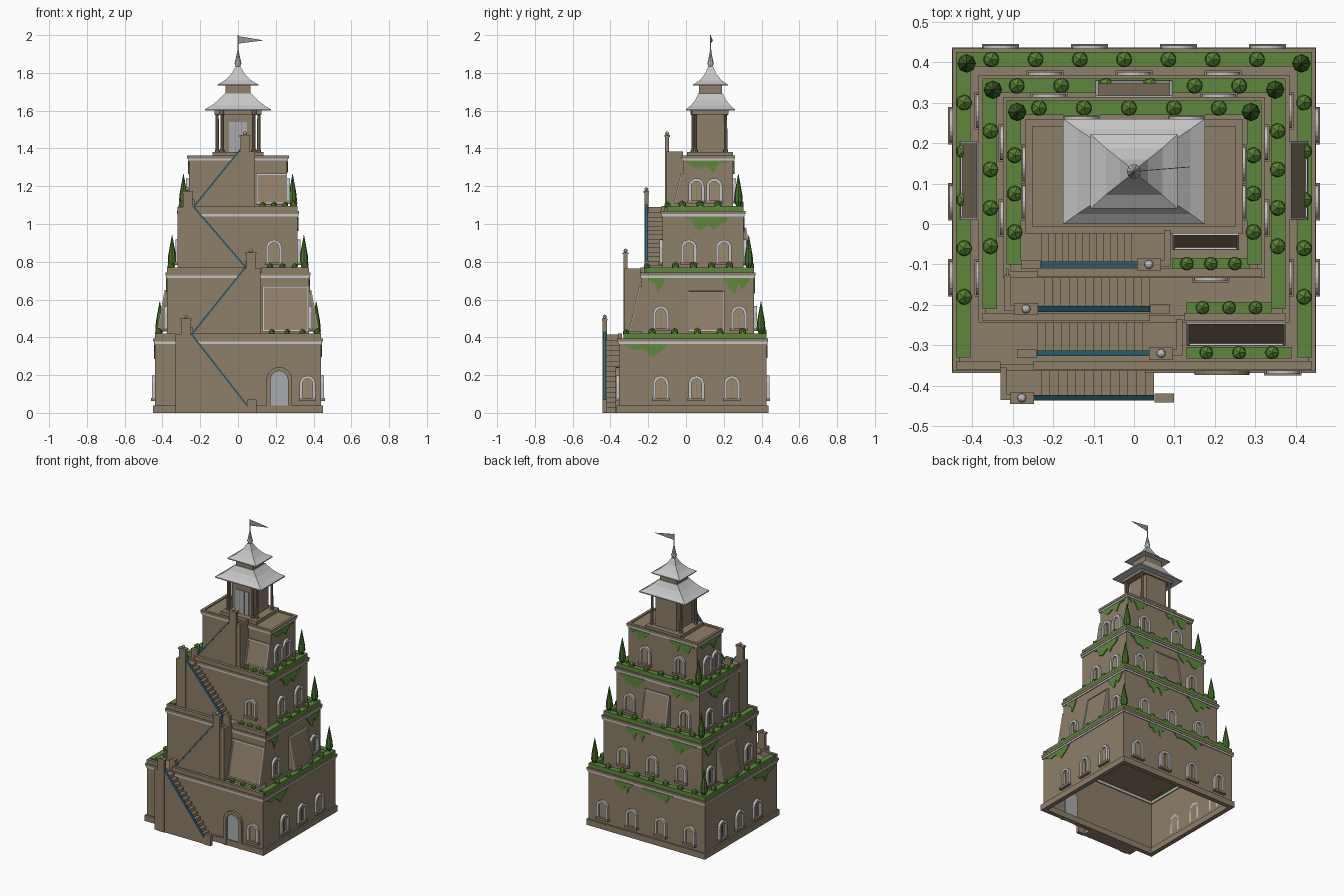
import bpy, bmesh, math, random
from mathutils import Matrix, Vector

cube = bpy.data.objects.get("Cube")
if cube:
    bpy.data.objects.remove(cube, do_unlink=True)
random.seed(4)


def material(name, r, g, b):
    m = bpy.data.materials.new(name)
    m.use_nodes = True
    m.diffuse_color = (r, g, b, 1)
    m.node_tree.nodes["Principled BSDF"].inputs["Base Color"].default_value = (r, g, b, 1)
    return m


STONE = material("brown stone", 0.27, 0.21, 0.14)
TRIM = material("pale trim", 0.55, 0.55, 0.56)
ROOF = material("roof grey", 0.56, 0.56, 0.56)
PANE = material("window tan", 0.33, 0.26, 0.16)
DOOR = material("door grey", 0.40, 0.41, 0.43)
GRASS = material("planter green", 0.11, 0.25, 0.045)
BUSH = material("bush green", 0.09, 0.22, 0.03)
TREE = material("cypress green", 0.06, 0.16, 0.025)
TEAL = material("teal rail", 0.03, 0.14, 0.20)
FLAG = material("flag grey", 0.30, 0.30, 0.30)


def finish(name, bm, mat, frame=None):
    if frame:
        bmesh.ops.transform(bm, matrix=frame, verts=bm.verts)
    bmesh.ops.recalc_face_normals(bm, faces=bm.faces)
    mesh = bpy.data.meshes.new(name)
    bm.to_mesh(mesh)
    bm.free()
    mesh.materials.append(mat)
    obj = bpy.data.objects.new(name, mesh)
    bpy.context.collection.objects.link(obj)
    return obj


def loft(name, rings, mat, frame=None, caps=(True, True)):
    """Join equal-length rings of points with faces."""
    bm = bmesh.new()
    vs = [[bm.verts.new(p) for p in ring] for ring in rings]
    n = len(vs[0])
    for a, b in zip(vs, vs[1:]):
        for i in range(n):
            bm.faces.new((a[i], a[(i + 1) % n], b[(i + 1) % n], b[i]))
    for ring, cap in ((vs[0], caps[0]), (vs[-1], caps[1])):
        if cap:
            bm.faces.new(ring)
    return finish(name, bm, mat, frame)


def rect(x0, x1, y0, y1, z):
    return [(x0, y0, z), (x1, y0, z), (x1, y1, z), (x0, y1, z)]


def box(name, x0, x1, y0, y1, z0, z1, mat, frame=None, bottom=True):
    return loft(name, [rect(x0, x1, y0, y1, z0), rect(x0, x1, y0, y1, z1)], mat, frame, (bottom, True))


def prism(name, pts, d0, d1, mat, frame=None):
    """Extrude an (x, z) outline along y."""
    return loft(name, [[(u, d, z) for u, z in pts] for d in (d0, d1)], mat, frame)


def ring(name, x0, x1, y0, y1, z0, z1, t, mat):
    loops = [rect(x0, x1, y0, y1, z0), rect(x0, x1, y0, y1, z1),
             rect(x0 + t, x1 - t, y0 + t, y1 - t, z1), rect(x0 + t, x1 - t, y0 + t, y1 - t, z0)]
    return loft(name, loops + loops[:1], mat, None, (False, False))


def lathe(name, profile, x, y, sides, mat):
    rings = [[(x + r * math.cos(math.tau * i / sides), y + r * math.sin(math.tau * i / sides), z)
              for i in range(sides)] for r, z in profile]
    return loft(name, rings, mat)


def ball(name, x, y, z, r, mat, sub=1):
    bm = bmesh.new()
    bmesh.ops.create_icosphere(bm, subdivisions=sub, radius=r)
    return finish(name, bm, mat, Matrix.Translation((x, y, z)))


# Tiers: half width, front, back, foot, floor
TIERS = [(0.44, -0.355, 0.425, 0, 0.385), (0.375, -0.235, 0.36, 0.385, 0.735),
         (0.315, -0.125, 0.305, 0.735, 1.06), (0.26, -0.015, 0.25, 1.06, 1.355)]


def wall(side, tier):
    """Frame on a wall: x runs along it, y points outward, z is world height."""
    hx, y0, y1, _, _ = TIERS[tier]
    along, out, org = {"front": ((1, 0, 0), (0, -1, 0), (0, y0, 0)), "back": ((1, 0, 0), (0, 1, 0), (0, y1, 0)),
                       "left": ((0, 1, 0), (1, 0, 0), (hx, 0, 0)), "right": ((0, 1, 0), (-1, 0, 0), (-hx, 0, 0))}[side]
    m = Matrix((along, out, (0, 0, 1))).transposed().to_4x4()
    m.translation = Vector(org)
    return m


def arch(r, spring, base, n=10):
    return [(r, base)] + [(r * math.cos(math.pi * i / n), spring + r * math.sin(math.pi * i / n))
                          for i in range(n + 1)] + [(-r, base)]


def arch_frame(name, u, r0, r1, spring, base, depth, mat, frame):
    f = frame @ Matrix.Translation((u, 0, 0))
    a, b = arch(r0, spring, base), arch(r1, spring, base)
    loops = [[(p[0], d, p[1]) for p, d in ((i, 0), (o, 0), (o, depth), (i, depth))] for i, o in zip(a, b)]
    return loft(name, loops, mat, f)


def window(side, tier, u):
    f, z = wall(side, tier), TIERS[tier][3] + (0.075 if tier == 0 else 0.06)
    prism("window_pane", [(u + p, q) for p, q in arch(0.027, z + 0.08, z)], 0, 0.004, PANE, f)
    arch_frame("window_frame", u, 0.026, 0.042, z + 0.08, z, 0.016, TRIM, f)
    box("window_sill", u - 0.046, u + 0.046, 0, 0.02, z - 0.012, z + 0.004, STONE, f)
    box("window_bar", u - 0.002, u + 0.002, 0.003, 0.007, z, z + 0.105, STONE, f)


def leaning_panel(side, tier, u0, u1, height, depth):
    f, z0 = wall(side, tier), TIERS[tier][3] + 0.045
    loft("leaning_panel", [[(u, 0, z0), (u, depth, z0), (u, 0.008, z0 + height), (u, 0, z0 + height)]
                           for u in (u0, u1)], STONE, f)
    lean = f @ Matrix.Translation((0, depth, z0)) @ Matrix.Rotation(math.atan2(depth - 0.008, height), 4, "X")
    h = math.hypot(height, depth - 0.008)
    for a, b, c, d in ((u0, u0 + 0.007, 0, h), (u1 - 0.007, u1, 0, h), (u0, u1, 0, 0.007), (u0, u1, h - 0.007, h)):
        box("panel_border", a, b, -0.002, 0.005, c, d, TRIM, lean)


def ivy(side, tier, u0, u1, drop):
    top, n = TIERS[tier][4] - 0.022, 9
    low = [(u0 + (u1 - u0) * i / n, top - drop * random.uniform(0.25, 1) * math.sin(math.pi * (i + 0.6) / (n + 1.2)))
           for i in range(n + 1)]
    prism("hanging_ivy", [(u1, top), (u0, top)] + low, 0, 0.006, GRASS, wall(side, tier))


# Stacked terrace walls, bands and parapets; the lowest is hollow underneath
GAPS = [(-0.33, -0.25), (0.04, 0.125), (-0.31, -0.24)]
for i, (hx, y0, y1, z0, z1) in enumerate(TIERS):
    box("terrace", -hx, hx, y0, y1, z0, z1, STONE, bottom=i > 0)
    e = 0.006
    ring("pale_band", -hx - e, hx + e, y0 - e, y1 + e, z1 - 0.02, z1 - 0.008, 0.015, TRIM)
    ring("terrace_rim", -hx - 0.009, hx + 0.009, y0 - 0.009, y1 + 0.009, z1 - 0.008, z1 + 0.008, 0.018, STONE)
    if i < 3:
        for a, b in ((-hx, GAPS[i][0]), (GAPS[i][1], hx)):
            box("front_parapet", a, b, y0 - 0.005, y0 + 0.015, z1, z1 + 0.036, STONE)
ring("plinth", -0.45, 0.45, -0.368, 0.437, 0, 0.04, 0.03, STONE)

# Planters: beds, bushes and corner cypresses
BEDS = [((0.13, 0.39, -0.318), (-0.353, 0.304, 7), (-0.18, 0.30, 5)),
        ((0.13, 0.34, -0.207), (-0.29, 0.26, 6), (-0.055, 0.23, 4)),
        ((0.095, 0.285, -0.098), (-0.235, 0.21, 5), (-0.02, 0.17, 3))]
for (hx, y0, y1, _, z), (front, back, side) in zip(TIERS, BEDS):
    top = z + 0.036
    box("back_bed", -hx, hx, y1 - 0.036, y1, z, top, GRASS)
    for s in (-1, 1):
        xs = sorted((s * hx, s * (hx - 0.036)))
        box("side_bed", *xs, y0 + 0.025, y1 - 0.036, z, top, GRASS)
        for k in range(side[2]):
            y = side[0] + (side[1] - side[0]) * k / (side[2] - 1)
            ball("bush", s * (hx - 0.02), y, top + 0.008, 0.022, BUSH)
        tx, ty = s * (hx - 0.026), y1 - 0.028
        lathe("cypress", [(0.012, top), (0.023, top + 0.025), (0.021, top + 0.06), (0.012, top + 0.11),
                          (0.001, top + 0.17)], tx, ty, 8, TREE)
    for k in range(back[2]):
        ball("bush", back[0] + (back[1] - back[0]) * k / (back[2] - 1), y1 - 0.018, top + 0.008, 0.022, BUSH)
    box("front_bed", front[0], front[1], front[2] - 0.014, front[2] + 0.014, z, top - 0.005, GRASS)
    for k in range(3):
        ball("bush", front[0] + (front[1] - front[0]) * (k + 0.6) / 3.2, front[2], top + 0.004, 0.019, BUSH)

# Windows, leaning panels and ivy
SIDE_WINDOWS = [(-0.133, 0.055, 0.243), (-0.133, 0.28), (0.015, 0.2), (0.055, 0.15)]
BACK_WINDOWS = [(-0.33, -0.11, 0.11, 0.33), (-0.22, 0, 0.22), (-0.21, 0.21), (-0.13, 0.13)]
for i in range(4):
    for u in BACK_WINDOWS[i]:
        window("back", i, u)
    for side in ("left", "right"):
        for u in SIDE_WINDOWS[i]:
            window(side, i, u)
window("front", 0, 0.368)
window("front", 2, 0.19)
leaning_panel("front", 1, 0.13, 0.375, 0.24, 0.062)
leaning_panel("front", 3, 0.095, 0.26, 0.16, 0.045)
leaning_panel("left", 1, 0.01, 0.205, 0.22, 0.05)
leaning_panel("right", 1, 0.01, 0.205, 0.22, 0.05)
leaning_panel("back", 2, -0.095, 0.095, 0.2, 0.045)
for side in ("left", "right"):
    for tier, a, b, drop in ((0, -0.33, -0.1, 0.08), (1, -0.2, -0.11, 0.08), (1, 0.2, 0.34, 0.09),
                             (2, 0, 0.22, 0.09), (3, 0, 0.22, 0.08)):
        ivy(side, tier, a, b, drop)
for tier, a, b, drop in ((0, -0.2, 0.03, 0.08), (0, 0.1, 0.24, 0.08), (1, -0.33, -0.12, 0.09), (1, 0.02, 0.2, 0.09),
                         (2, -0.3, -0.1, 0.09), (2, 0.1, 0.28, 0.09), (3, -0.24, -0.05, 0.08), (3, 0.1, 0.25, 0.07)):
    ivy("back", tier, a, b, drop)

# Arched entrance door
f = wall("front", 0)
prism("door", [(0.218 + p, q) for p, q in arch(0.048, 0.175, 0)], -0.01, 0.006, DOOR, f)
arch_frame("door_arch", 0.218, 0.046, 0.068, 0.175, 0, 0.018, STONE, f)

# Zigzag stairs: foot x, top x, foot z, top z, outer y, inner y
STAIRS = [(0.05, -0.25, 0, 0.385, -0.435, -0.355), (-0.24, 0.04, 0.385, 0.735, -0.325, -0.235),
          (0.04, -0.24, 0.735, 1.06, -0.215, -0.125), (-0.23, 0.01, 1.06, 1.355, -0.105, -0.015)]
for xa, xb, za, zb, y0, y1 in STAIRS:
    n, s = 14, 1 if xb > xa else -1
    dx, dz = (xb - xa) / n, (zb - za) / n
    steps = [(xa, za)]
    for k in range(n):
        steps += [(xa + dx * k, za + dz * (k + 1)), (xa + dx * (k + 1), za + dz * (k + 1))]
    prism("stair_steps", steps + [(xb, za)], y0 + 0.006, y1, STONE)
    prism("stair_string", [(xa, za), (xa, za + 0.03), (xb, zb + 0.03), (xb, za)], y0, y0 + 0.012, STONE)
    prism("stair_rail", [(xa, za + 0.028), (xa, za + 0.042), (xb, zb + 0.042), (xb, zb + 0.028)],
          y0 - 0.002, y0 + 0.012, TEAL)
    end = xb + s * 0.08
    box("landing", *sorted((xb, end)), y0, y1, za, zb, STONE)
    box("landing_wall", *sorted((xb, end)), y0, y0 + 0.015, zb, zb + 0.03, STONE)
    box("landing_wall", *sorted((end - s * 0.015, end)), y0, y1, zb, zb + 0.03, STONE)
    px, lx = xb + s * 0.027, xa - s * 0.025
    box("top_post", px - 0.025, px + 0.025, y0 - 0.006, y0 + 0.016, za, zb + 0.105, STONE)
    box("post_cap", px - 0.03, px + 0.03, y0 - 0.01, y0 + 0.02, zb + 0.105, zb + 0.115, STONE)
    ball("post_ball", px, y0 + 0.005, zb + 0.124, 0.011, TRIM, 2)
    box("foot_post", lx - 0.024, lx + 0.024, y0 - 0.006, y0 + 0.016, za, za + 0.07, STONE)

# Pavilion on top
C = 0.13
box("pavilion_base", -0.135, 0.135, 0.005, 0.25, 1.355, 1.38, STONE)
box("pavilion_core", -0.08, 0.08, 0.05, 0.215, 1.38, 1.6, STONE)
box("pavilion_door", -0.048, 0.048, 0.044, 0.052, 1.38, 1.54, DOOR)
for x in (-0.017, 0.015):
    box("door_bar", x, x + 0.003, 0.041, 0.046, 1.38, 1.54, STONE)
for s in (-1, 1):
    for x, y in ((0.11, 0.05), (0.085, 0.038), (0.11, 0.21)):
        lathe("column", [(0.013, 1.38), (0.013, 1.392), (0.009, 1.395), (0.008, 1.575), (0.013, 1.58), (0.013, 1.6)],
              s * x, y, 8, STONE)


def roof(name, rings, mat=ROOF):
    loft(name, [rect(-a, a, C - b, C + b, z) for a, b, z in rings], mat)


roof("roof_beam", [(0.125, 0.095, 1.58), (0.125, 0.095, 1.605)], STONE)
roof("lower_roof", [(0.175, 0.13, 1.6), (0.175, 0.13, 1.607), (0.14, 0.105, 1.627), (0.105, 0.082, 1.655),
                    (0.072, 0.065, 1.69)])
roof("roof_neck", [(0.066, 0.06, 1.685), (0.066, 0.06, 1.738)], STONE)
roof("upper_roof", [(0.108, 0.092, 1.732), (0.108, 0.092, 1.738), (0.07, 0.058, 1.76), (0.035, 0.03, 1.795),
                    (0.012, 0.012, 1.835)])
lathe("finial", [(0.01, 1.825), (0.012, 1.835), (0.018, 1.85), (0.012, 1.875), (0.004, 1.915), (0.002, 2.0)],
      0, C, 10, ROOF)
prism("flag", [(0, 1.995), (0.138, 1.972), (0, 1.955)], -0.001, 0.001, FLAG,
      Matrix.Translation((0, C, 0)) @ Matrix.Rotation(0.08, 4, "Z"))
